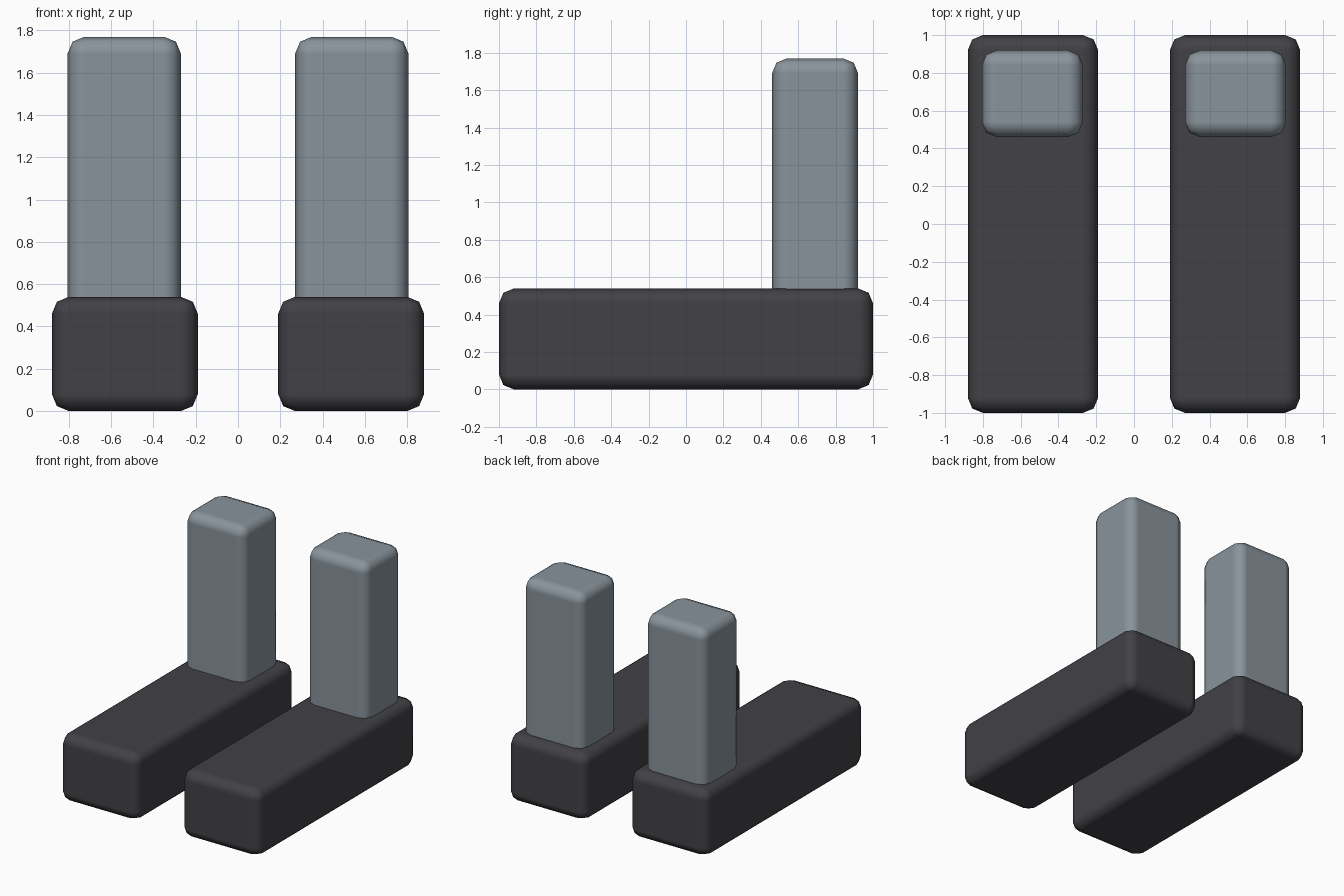
import bpy

cube = bpy.data.objects.get("Cube")
if cube:
    bpy.data.objects.remove(cube, do_unlink=True)


def material(name, colour):
    mat = bpy.data.materials.new(name)
    mat.use_nodes = True
    mat.diffuse_color = colour
    mat.node_tree.nodes["Principled BSDF"].inputs["Base Color"].default_value = colour
    return mat


def rounded_box(name, low, high, mat):
    """Box between two corners, with soft two-step edges."""
    centre = [(a + b) / 2 for a, b in zip(low, high)]
    bpy.ops.mesh.primitive_cube_add(size=1, location=centre)
    obj = bpy.context.object
    obj.name = name
    obj.scale = [b - a for a, b in zip(low, high)]
    bpy.ops.object.transform_apply(location=False, rotation=False, scale=True)
    obj.data.materials.append(mat)
    bpy.ops.object.shade_smooth()
    bevel = obj.modifiers.new("soft_edges", "BEVEL")
    bevel.width = 0.08
    bevel.segments = 2
    bevel.harden_normals = True
    return obj


dark = material("charcoal", (0.054, 0.052, 0.060, 1))
grey = material("blue_grey", (0.250, 0.295, 0.332, 1))

# Left and right foot, each with an upright leg sunk into its back end
for side, sign in (("left", 1), ("right", -1)):
    def span(inner, outer):
        return sorted((sign * inner, sign * outer))

    x0, x1 = span(0.19, 0.88)
    rounded_box(side + "_foot", (x0, -1, 0), (x1, 1, 0.54), dark)
    x0, x1 = span(0.27, 0.806)
    rounded_box(side + "_leg", (x0, 0.46, 0.4), (x1, 0.92, 1.77), grey)
